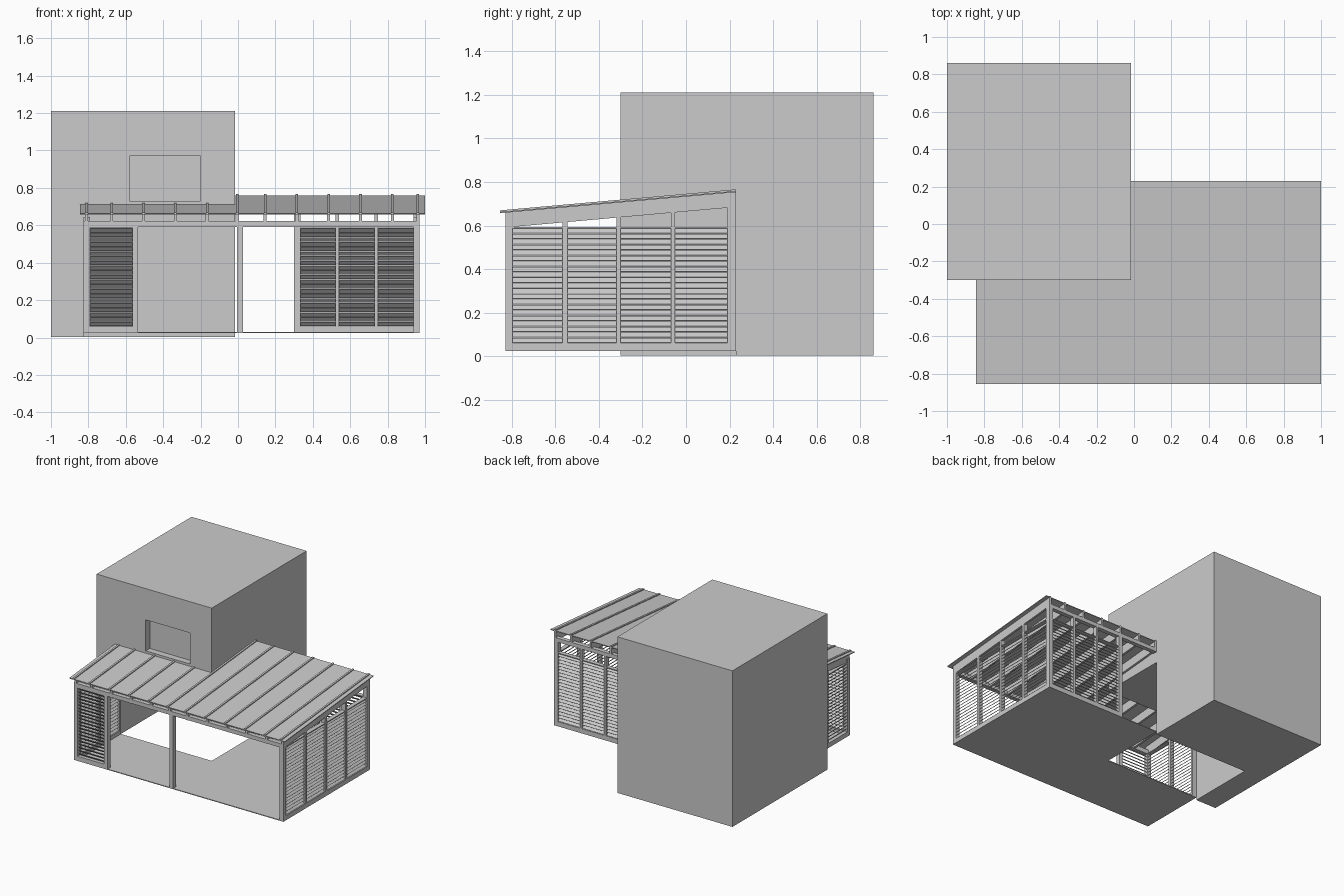
import bpy, bmesh, math
from mathutils import Matrix, Vector

if "Cube" in bpy.data.objects:
    bpy.data.objects.remove(bpy.data.objects["Cube"], do_unlink=True)

grey = bpy.data.materials.new("plain_grey")
grey.use_nodes = True
grey.diffuse_color = (0.6, 0.6, 0.6, 1)
grey.node_tree.nodes["Principled BSDF"].inputs["Base Color"].default_value = (0.6, 0.6, 0.6, 1)


def finish(name, bm):
    bmesh.ops.recalc_face_normals(bm, faces=bm.faces)
    mesh = bpy.data.meshes.new(name)
    bm.to_mesh(mesh)
    bm.free()
    mesh.materials.append(grey)
    ob = bpy.data.objects.new(name, mesh)
    bpy.context.scene.collection.objects.link(ob)
    return ob


def add_box(bm, x, y, z):
    """Axis-aligned box from three (low, high) ranges."""
    lo, hi = Vector((x[0], y[0], z[0])), Vector((x[1], y[1], z[1]))
    mat = Matrix.Translation((lo + hi) / 2) @ Matrix.Diagonal((*(hi - lo), 1))
    bmesh.ops.create_cube(bm, size=1, matrix=mat)


def box(name, x, y, z):
    bm = bmesh.new()
    add_box(bm, x, y, z)
    return finish(name, bm)


def roof_z(y):
    return 0.657 + (y + 0.85) * 0.089


def sloped(name, x, y, low, high):
    """Box sheared to follow the roof pitch, offset from the sheet's underside."""
    bm = bmesh.new()
    add_box(bm, x, y, (low, high))
    for v in bm.verts:
        v.co.z += roof_z(v.co.y)
    return finish(name, bm)


def cut(target, cutters):
    for c in cutters:
        m = target.modifiers.new("cut", "BOOLEAN")
        m.object, m.operation, m.solver = c, "DIFFERENCE", "EXACT"
    dg = bpy.context.evaluated_depsgraph_get()
    mesh = bpy.data.meshes.new_from_object(target.evaluated_get(dg))
    target.modifiers.clear()
    target.data = mesh
    for c in cutters:
        bpy.data.objects.remove(c, do_unlink=True)


# Main dimensions
HOUSE_X, HOUSE_Y = (-1, -0.015), (-0.3, 0.86)
LEFT, RIGHT, FRONT, BACK = -0.825, 0.97, -0.83, 0.23
FLOOR, RAIL, LOUVRE_TOP = 0.03, 0.06, 0.587
T = 0.033

# House block with porch alcove and window recess
house = box("house", HOUSE_X, HOUSE_Y, (0.004, 1.212))
alcove = box("alcove_cutter", (LEFT, 0.2), (-0.5, BACK), (-0.1, 0.59))
window = box("window_cutter", (-0.58, -0.2), (-0.5, -0.25), (0.73, 0.97))
cut(house, [alcove, window])

# Deck wrapping the house corner
box("deck_front", (LEFT, RIGHT), (FRONT, HOUSE_Y[0]), (0.024, FLOOR))
box("deck_side", (HOUSE_X[1], RIGHT), (HOUSE_Y[0], BACK), (0.024, FLOOR))


def place(name, axis, along, across, z):
    if axis == "x":
        return box(name, along, across, z)
    return box(name, across, along, z)


def louvres(name, axis, along, mid):
    """Stack of tilted slats filling one bay."""
    bm = bmesh.new()
    pitch = (LOUVRE_TOP - RAIL) / 21
    length, centre = along[1] - along[0], sum(along) / 2
    for i in range(21):
        z = RAIL + pitch * (i + 0.5)
        if axis == "x":
            mat = (Matrix.Translation((centre, mid, z)) @ Matrix.Rotation(-math.pi / 4, 4, "X")
                   @ Matrix.Diagonal((length, 0.03, 0.003, 1)))
        else:
            mat = (Matrix.Translation((mid, centre, z)) @ Matrix.Rotation(math.pi / 4, 4, "Y")
                   @ Matrix.Diagonal((0.03, length, 0.003, 1)))
        bmesh.ops.create_cube(bm, size=1, matrix=mat)
    return finish(name, bm)


def louvre_wall(name, axis, across, posts, top):
    """Bottom rail, posts up to the roof frame, slatted bays between them."""
    place(name + "_bottom_rail", axis, (posts[0][0], posts[-1][1]), across, (FLOOR, RAIL))
    for i, p in enumerate(posts):
        height = top(sum(p) / 2) if callable(top) else top
        place(f"{name}_post_{i}", axis, p, across, (FLOOR, height))
    for i, (a, b) in enumerate(zip(posts, posts[1:])):
        bay = (a[1], b[0])
        louvres(f"{name}_louvres_{i}", axis, bay, sum(across) / 2)
        place(f"{name}_bay_rail_{i}", axis, bay, across, (LOUVRE_TOP, LOUVRE_TOP + 0.006))


def under_rafter(y):
    return roof_z(y) - 0.06


side_posts = [(FRONT, FRONT + T), (-0.567, -0.545), (-0.32, -0.3), (-0.07, -0.05), (BACK - 0.04, BACK)]
louvre_wall("right_end", "y", (RIGHT - T, RIGHT), side_posts, under_rafter)
louvre_wall("left_end", "y", (LEFT, LEFT + T), side_posts[:3], under_rafter)
louvre_wall("back", "x", (BACK - T, BACK),
            [(0.3, 0.333), (0.522, 0.54), (0.73, 0.748), (RIGHT - T, RIGHT)], 0.68)
louvre_wall("front", "x", (FRONT, FRONT + T), [(LEFT, LEFT + T), (-0.565, -0.535)], 0.6)

# Free-standing posts and the long beams
for label, x in (("middle", (-0.005, 0.026)), ("corner", (RIGHT - T, RIGHT))):
    box(f"front_{label}_post", x, (FRONT, FRONT + T), (FLOOR, 0.6))
box("front_beam", (LEFT, RIGHT), (FRONT, FRONT + T), (0.592, 0.622))
box("back_beam", (HOUSE_X[1], RIGHT), (BACK - T, BACK), (0.675, 0.705))

# Pitched roof in two sheets around the house
sloped("roof_left", (-0.845, HOUSE_X[1]), (-0.855, HOUSE_Y[0]), 0, 0.006)
sloped("roof_right", (HOUSE_X[1], 1), (-0.855, BACK), 0, 0.006)

# Roof ribs with a rafter below each one
rib_x = [-0.81] + [-0.675 + 0.17 * i for i in range(4)] + [-0.005] + [0.145 + 0.17 * i for i in range(5)] + [0.962]
for i, x in enumerate(rib_x):
    end = HOUSE_Y[0] if x < -0.1 else BACK
    sloped(f"roof_rib_{i}", (x - 0.007, x + 0.007), (-0.855, end), 0.006, 0.013)
    sloped(f"rafter_{i}", (x - 0.008, x + 0.008), (FRONT, end), -0.068, 0)
